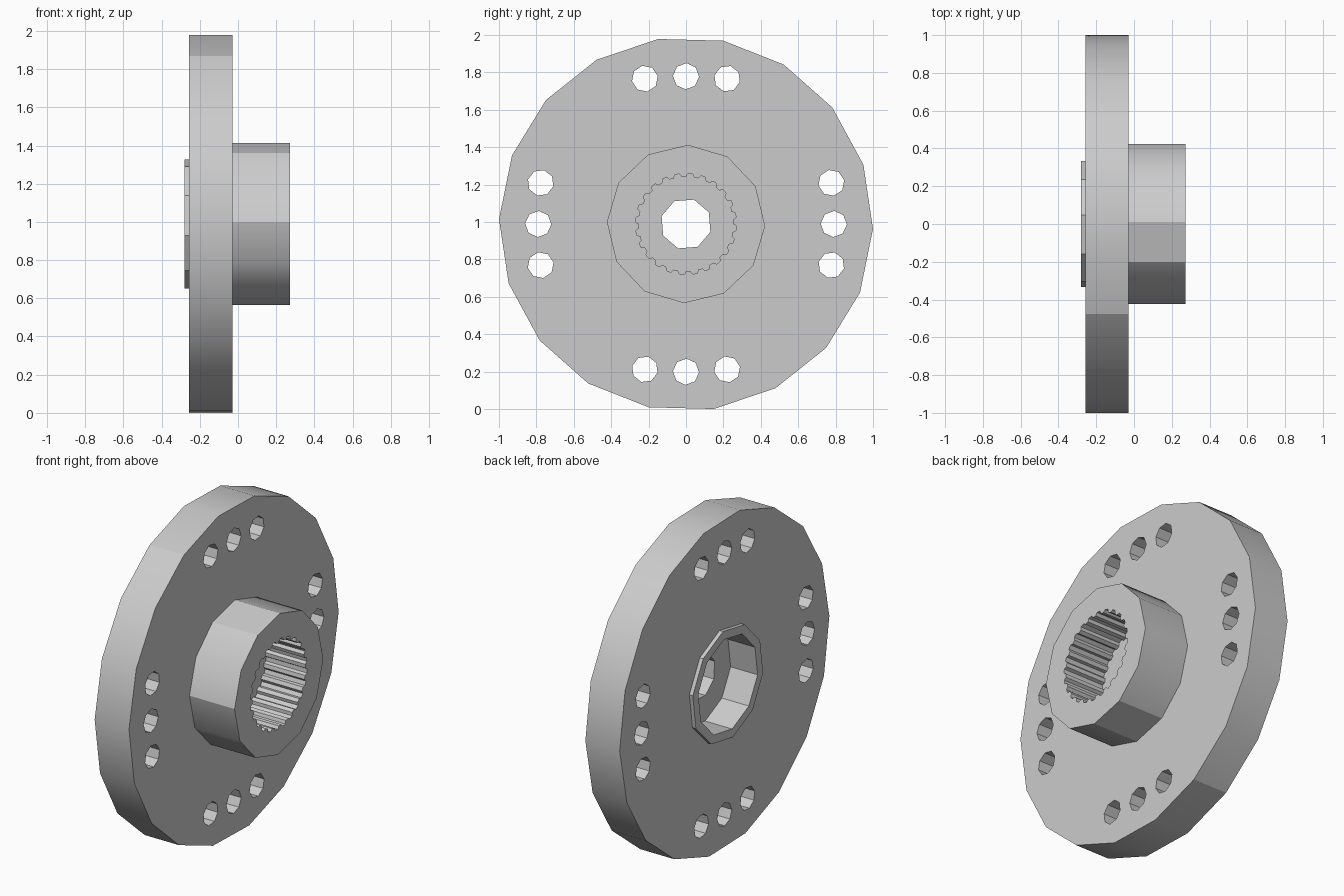
import bpy, bmesh, math

if "Cube" in bpy.data.objects:
    bpy.data.objects.remove(bpy.data.objects["Cube"], do_unlink=True)

CZ = 0.989  # height of the shaft axis

grey = bpy.data.materials.new("plain grey")
grey.use_nodes = True
grey.diffuse_color = (0.6, 0.6, 0.6, 1)
grey.node_tree.nodes["Principled BSDF"].inputs["Base Color"].default_value = (0.6, 0.6, 0.6, 1)


def ngon(r, sides, phase, y=0, z=0):
    """Regular polygon in the y-z plane, phase in degrees."""
    angles = [math.radians(phase + 360 * i / sides) for i in range(sides)]
    return [(y + r * math.cos(a), z + r * math.sin(a)) for a in angles]


def prism(name, outlines, x0, x1):
    """Extrude closed y-z outlines along x into one object."""
    bm = bmesh.new()
    for pts in outlines:
        a = [bm.verts.new((x0, y, CZ + z)) for y, z in pts]
        b = [bm.verts.new((x1, y, CZ + z)) for y, z in pts]
        bm.faces.new(a[::-1])
        bm.faces.new(b)
        for i in range(len(pts)):
            j = (i + 1) % len(pts)
            bm.faces.new((a[i], a[j], b[j], b[i]))
    bmesh.ops.recalc_face_normals(bm, faces=bm.faces)
    mesh = bpy.data.meshes.new(name)
    bm.to_mesh(mesh)
    bm.free()
    mesh.materials.append(grey)
    ob = bpy.data.objects.new(name, mesh)
    bpy.context.collection.objects.link(ob)
    return ob


def activate(ob):
    bpy.ops.object.select_all(action='DESELECT')
    ob.select_set(True)
    bpy.context.view_layer.objects.active = ob


def cut(ob, outlines, x0, x1):
    """Subtract prisms from an object."""
    cutter = prism("cutter", outlines, x0, x1)
    cutter.hide_render = True
    activate(ob)
    mod = ob.modifiers.new("cut", 'BOOLEAN')
    mod.operation = 'DIFFERENCE'
    mod.solver = 'EXACT'
    mod.object = cutter
    bpy.ops.object.modifier_apply(modifier=mod.name)
    bpy.data.objects.remove(cutter, do_unlink=True)


def shade(ob, radius=0, creases=()):
    """Smooth shallow edges, with chosen outer edges kept sharp."""
    activate(ob)
    bpy.ops.object.shade_smooth_by_angle(angle=math.radians(33))
    me = ob.data
    for e in me.edges:
        p, q = (me.vertices[i].co for i in e.vertices)
        same = abs(p.y - q.y) < 1e-4 and abs(p.z - q.z) < 1e-4
        if same and abs(math.hypot(p.y, p.z - CZ) - radius) < 1e-3:
            ang = math.degrees(math.atan2(p.z - CZ, p.y))
            if any(abs((ang - c + 180) % 360 - 180) < 1 for c in creases):
                e.use_edge_sharp = True


bore = [ngon(0.137, 8, 27)]
recess = [ngon(0.287, 10, 10)]

# Bolt holes: a row of three on each of four sides
holes = []
for k in range(4):
    c, s = math.cos(k * math.pi / 2), math.sin(k * math.pi / 2)
    for u, v in ((0.777, -0.22), (0.79, 0), (0.777, 0.22)):
        holes.append(ngon(0.07, 8, -2 + 60 * v, u * c - v * s, u * s + v * c))

# Splined socket outline: four points per tooth
spline = []
TEETH = 24
for i in range(TEETH):
    for f, r in ((0, 0.253), (0.35, 0.253), (0.5, 0.27), (0.85, 0.27)):
        a = 2 * math.pi * (i + f) / TEETH
        spline.append((r * math.cos(a), r * math.sin(a)))

# Round flange with bolt holes and rear recess
flange = prism("flange", [ngon(1.0, 18, -1.5)], -0.257, -0.028)
cut(flange, holes, -0.4, 0.1)
cut(flange, recess, -0.4, -0.10)
cut(flange, bore, -0.4, 0.1)
shade(flange, 1.0, (118.5, -61.5))

# Hub with splined socket
hub = prism("hub", [ngon(0.423, 12, -1.5)], -0.028, 0.273)
cut(hub, [spline], 0.0, 0.4)
cut(hub, bore, -0.1, 0.1)
shade(hub, 0.423, (88.5, 118.5, 178.5, -91.5, -61.5, -1.5))

# Raised rim around the rear recess
rim = prism("rear_rim", [ngon(0.34, 10, 10)], -0.28, -0.257)
cut(rim, recess, -0.4, 0.0)
shade(rim)
